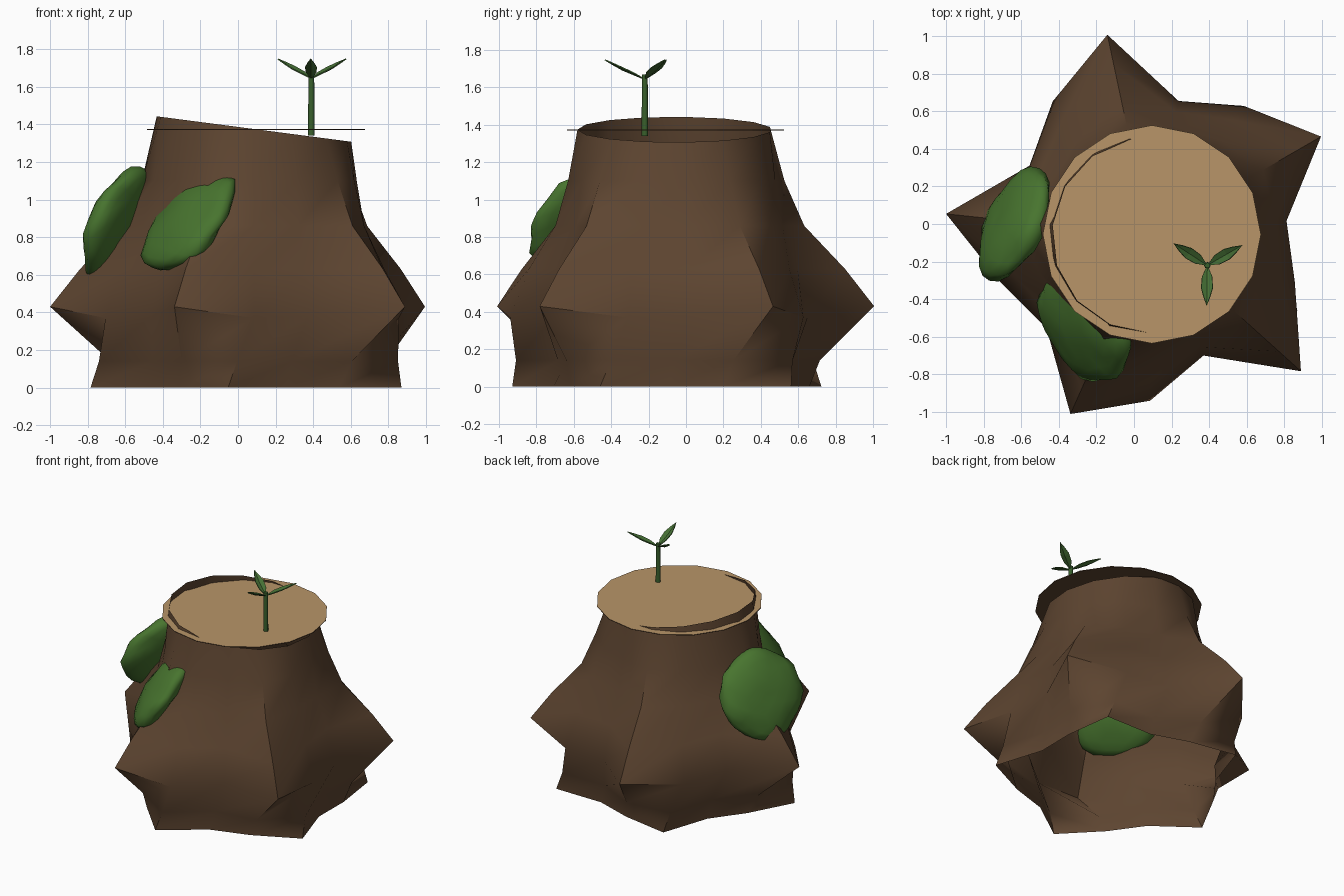
import bpy, bmesh, math, random
from mathutils import Vector

if "Cube" in bpy.data.objects:
    bpy.data.objects.remove(bpy.data.objects["Cube"])


def material(name, rgb):
    m = bpy.data.materials.new(name)
    m.use_nodes = True
    m.diffuse_color = (*rgb, 1)
    m.node_tree.nodes["Principled BSDF"].inputs["Base Color"].default_value = (*rgb, 1)
    return m


BARK = material("bark brown", (0.11, 0.059, 0.03))
WOOD = material("cut wood tan", (0.48, 0.3, 0.14))
MOSS = material("moss green", (0.064, 0.175, 0.028))
STEM = material("stem green", (0.04, 0.115, 0.025))
LEAF = material("leaf green", (0.06, 0.16, 0.035))


def finish(name, bm, mats, angle=None):
    mesh = bpy.data.meshes.new(name)
    bm.to_mesh(mesh)
    bm.free()
    obj = bpy.data.objects.new(name, mesh)
    bpy.context.collection.objects.link(obj)
    for m in mats:
        mesh.materials.append(m)
    if angle:
        bpy.ops.object.select_all(action="DESELECT")
        obj.select_set(True)
        bpy.context.view_layer.objects.active = obj
        bpy.ops.object.shade_smooth_by_angle(angle=math.radians(angle))
    return obj


# Trunk: open shell lofted from a twisted foot through a five-point root star to a round top
CX, CY, TOP_R = 0.085, -0.06, 0.52
STAR = [1.05, 0.85, 0.73, 1.09, 0.88, 0.74, 1.09, 0.83, 0.74, 1.04, 0.88, 0.7, 1.08, 0.81, 0.73]
FOOT = [0.72, 0.88, 0.67]
COUNT = len(STAR)


def ring_point(i, radius, z, twist=0):
    a = math.radians(30 + 24 * i + twist)
    return (CX + radius * math.cos(a), CY + radius * math.sin(a), z)


def top_height(i):
    return 1.375 - 0.068 * math.cos(math.radians(30 + 24 * i))


rings = [
    [ring_point(i, FOOT[i % 3], 0, -9) for i in range(COUNT)],
    [ring_point(i, 0.75 * FOOT[i % 3] + 0.22 * STAR[i], 0.14, -6) for i in range(COUNT)],
    [ring_point(i, STAR[i], (0.43, 0.37, 0.38)[i % 3]) for i in range(COUNT)],
]
for z, t in ((0.63, 0.28), (0.86, 0.67), (1.1, 0.86)):
    rings.append([ring_point(i, STAR[i] + (TOP_R - STAR[i]) * t, z) for i in range(COUNT)])
rings.append([ring_point(i, TOP_R, top_height(i)) for i in range(COUNT)])

bm = bmesh.new()
loops = [[bm.verts.new(p) for p in ring] for ring in rings]
for low, high in zip(loops, loops[1:]):
    for i in range(COUNT):
        j = (i + 1) % COUNT
        bm.faces.new((low[i], low[j], high[j], high[i]))
finish("trunk", bm, [BARK], 50)

# Cut top: thin disc, tan above and bark below
bm = bmesh.new()
bmesh.ops.create_cone(bm, cap_ends=True, segments=16, radius1=0.58, radius2=0.58, depth=0.005)
for f in bm.faces:
    f.material_index = 0 if f.normal.z > 0.5 else 1
disc = finish("cut_top", bm, [WOOD, BARK])
disc.location = (0.095, -0.055, 1.373)


# Moss: lumpy flattened pads leaning against the bark
def moss(name, centre, normal, radius, thick, seed):
    rng = random.Random(seed)
    bm = bmesh.new()
    bmesh.ops.create_icosphere(bm, subdivisions=3, radius=1)
    shift = [rng.uniform(0, 6) for _ in range(3)]
    for v in bm.verts:
        x, y, z = v.co
        lump = 1 + 0.06 * math.sin(5 * x + shift[0]) * math.cos(4 * y + shift[1])
        lump += 0.03 * math.sin(9 * y + 4 * z + shift[2])
        v.co = Vector((x * radius, y * radius, z * thick)) * lump
    obj = finish(name, bm, [MOSS], 50)
    obj.rotation_mode = "QUATERNION"
    obj.rotation_quaternion = Vector(normal).to_track_quat("Z", "Y")
    obj.location = centre


moss("side_moss", (-0.635, 0, 0.875), (-0.85, 0.38, 0.38), 0.325, 0.1, 3)
moss("front_moss", (-0.26, -0.54, 0.88), (-0.7, -0.42, 0.58), 0.32, 0.1, 8)

# Sprout: thin stem
SX, SY = 0.39, -0.22
bm = bmesh.new()
bmesh.ops.create_cone(bm, cap_ends=True, segments=8, radius1=0.018, radius2=0.015, depth=0.33)
stem = finish("sprout_stem", bm, [STEM], 60)
stem.location = (SX, SY, 1.505)

# Sprout leaves: folded blades, each (distance, half width, keel height, edge height)
SECTIONS = [(0.06, 0.028, 0.025, 0.035), (0.12, 0.032, 0.05, 0.063), (0.17, 0.018, 0.078, 0.086)]
for n, degrees in enumerate((30, 147, 269)):
    bm = bmesh.new()
    base = bm.verts.new((0, 0, 0))
    tip = bm.verts.new((0.215, 0, 0.105))
    rows = [[bm.verts.new((d, s * w, e if s else k)) for s in (-1, 0, 1)] for d, w, k, e in SECTIONS]
    for s in (0, 1):
        bm.faces.new((base, rows[0][s], rows[0][s + 1]))
        for a, b in zip(rows, rows[1:]):
            bm.faces.new((a[s], b[s], b[s + 1], a[s + 1]))
        bm.faces.new((rows[-1][s], tip, rows[-1][s + 1]))
    bmesh.ops.recalc_face_normals(bm, faces=bm.faces)
    leaf = finish("sprout_leaf_%d" % (n + 1), bm, [LEAF])
    solid = leaf.modifiers.new("thickness", "SOLIDIFY")
    solid.thickness = 0.006
    leaf.location = (SX, SY, 1.64)
    leaf.rotation_euler.z = math.radians(degrees)
